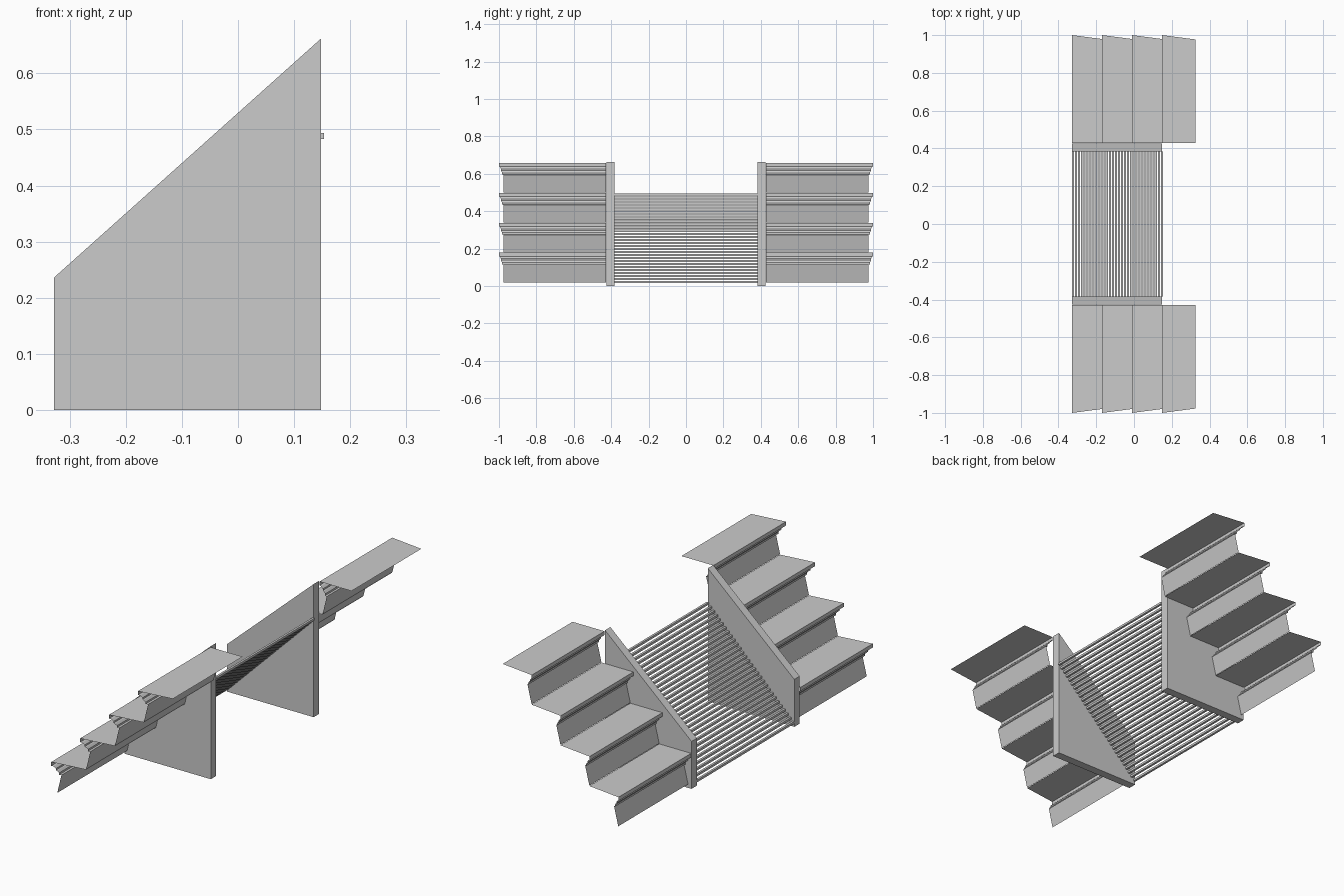
import bpy

if "Cube" in bpy.data.objects:
    bpy.data.objects.remove(bpy.data.objects["Cube"])

def mesh_object(name, verts, faces):
    me = bpy.data.meshes.new(name)
    me.from_pydata(verts, [], faces)
    me.update()
    ob = bpy.data.objects.new(name, me)
    bpy.context.collection.objects.link(ob)
    return ob

def prism(name, profile, y0, y1):
    # closed xz profile extruded along y
    n = len(profile)
    verts = [(x, y, z) for y in (y0, y1) for x, z in profile]
    faces = [(i, (i + 1) % n, n + (i + 1) % n, n + i) for i in range(n)]
    faces += [tuple(reversed(range(n))), tuple(range(n, 2 * n))]
    return mesh_object(name, verts, faces)

RUN, RISE = 0.159, 0.160
NOSE_X, TREAD_Z = -0.328, 0.178
WALL_IN, WALL_OUT = 0.383, 0.425

# one step: (setback from nosing, drop from tread, inset of outer end)
STEP = [(0.017, -0.158, 0.023), (0.040, -0.064, 0.023), (0.031, -0.062, 0.017),
        (0.031, -0.053, 0.017), (0.023, -0.043, 0.012), (0.018, -0.040, 0.010),
        (0.018, -0.032, 0.010), (0.008, -0.022, 0.006), (0.000, -0.019, 0.000),
        (0.000, 0.000, 0.000), (0.176, 0.000, 0.023)]

for side, label in ((-1, "front"), (1, "back")):
    # folded sheet staircase with moulded nosings
    verts, faces = [], []
    for s in range(4):
        for j, (dx, dz, inset) in enumerate(STEP):
            x, z = NOSE_X + s * RUN + dx, TREAD_Z + s * RISE + dz
            if j:
                k = len(verts)
                faces.append((k - 2, k - 1, k + 1, k))
            verts += [(x, side * (WALL_OUT + 0.003), z), (x, side * (1 - inset), z)]
    if side > 0:
        faces = [f[::-1] for f in faces]
    mesh_object(label + "_stairs", verts, faces)

    # sloped cheek wall
    y0, y1 = sorted((side * WALL_IN, side * WALL_OUT))
    prism(label + "_cheek_wall",
          [(-0.328, 0), (0.148, 0), (0.148, 0.662), (-0.328, 0.236)], y0, y1)

# ramp of narrow slats between the walls
COUNT, W, H = 30, 0.011, 0.011
for i in range(COUNT):
    t = i / (COUNT - 1)
    x, z = -0.328 + t * 0.470, 0.016 + t * 0.467
    prism("ramp_slat", [(x, z), (x + W, z), (x + W, z + H), (x, z + H)], -WALL_IN, WALL_IN)
